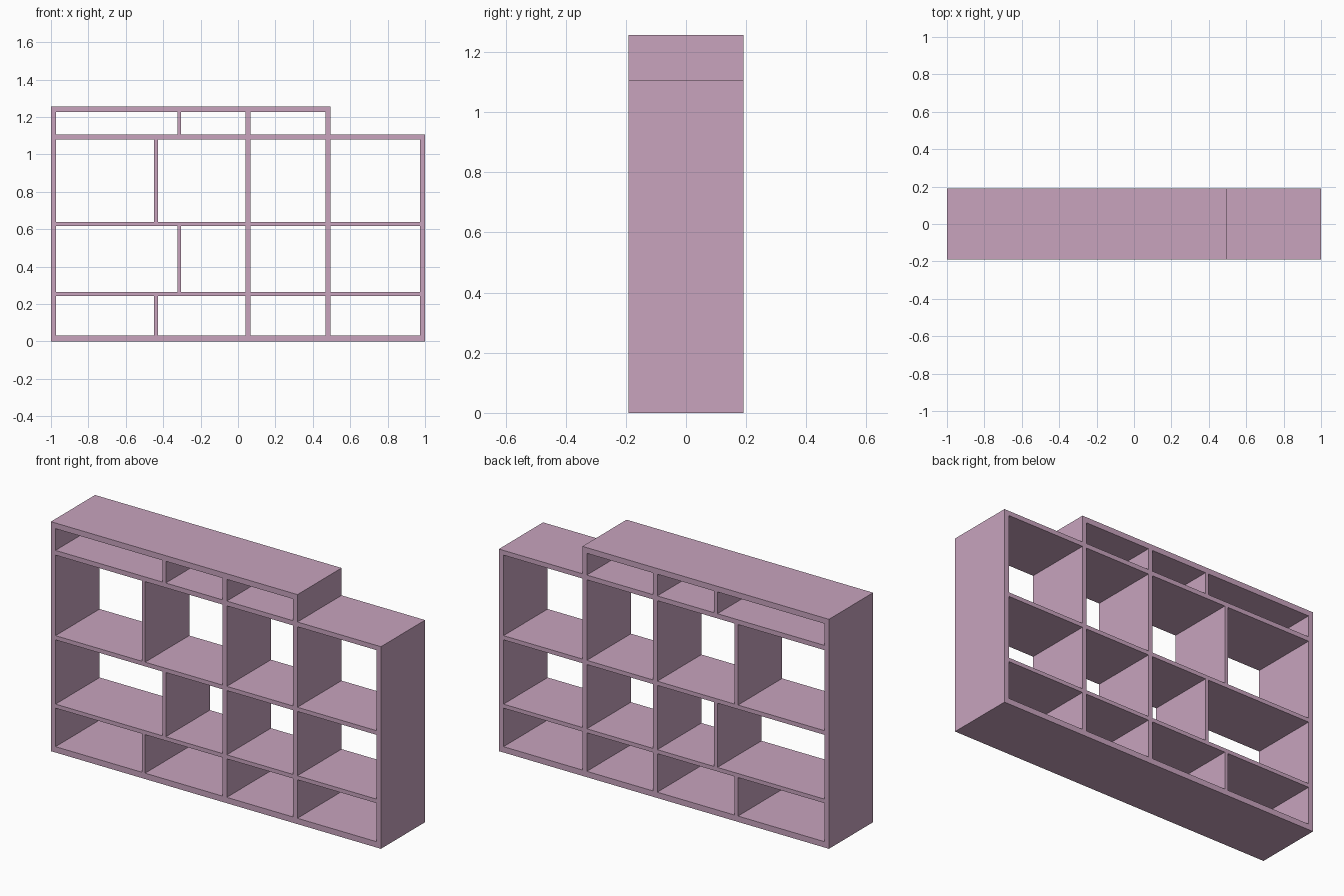
import bpy

cube = bpy.data.objects.get("Cube")
if cube:
    bpy.data.objects.remove(cube, do_unlink=True)

# Single painted finish
COLOR = (0.578, 0.371, 0.515, 1.0)
paint = bpy.data.materials.new("mauve_paint")
paint.use_nodes = True
paint.diffuse_color = COLOR
bsdf = next(n for n in paint.node_tree.nodes if n.type == "BSDF_PRINCIPLED")
bsdf.inputs["Base Color"].default_value = COLOR
bsdf.inputs["Roughness"].default_value = 0.7

DEPTH = 0.382


def board(name, x0, x1, z0, z1):
    """Full-depth board spanning the given x and z ranges."""
    bpy.ops.mesh.primitive_cube_add(size=1, location=((x0 + x1) / 2, 0, (z0 + z1) / 2))
    ob = bpy.context.object
    ob.name = name
    ob.scale = (x1 - x0, DEPTH, z1 - z0)
    bpy.ops.object.transform_apply(location=False, rotation=False, scale=True)
    ob.data.materials.append(paint)
    return ob


SIDE = 0.028                 # thickness of the outer side panels
INNER = 1 - SIDE             # inner half width
STEP = 0.494                 # right end of the raised top section
LOW_TOP, HIGH_TOP = 1.107, 1.257

# Outer side panels, the left one taller
board("tall_side_panel", -1, -INNER, 0, HIGH_TOP)
board("short_side_panel", INNER, 1, 0, LOW_TOP)

# Horizontal boards
board("base_board", -INNER, INNER, 0, 0.032)
board("lower_shelf", -INNER, INNER, 0.243, 0.265)
board("middle_shelf", -INNER, INNER, 0.617, 0.64)
board("upper_shelf", -INNER, INNER, 1.081, LOW_TOP)
board("top_board", -INNER, STEP, 1.226, HIGH_TOP)

# Clear height of each row, from the bottom up
rows = [(0.032, 0.243), (0.265, 0.617), (0.64, 1.081), (LOW_TOP, 1.226)]

# Uprights in each row; the thin divider alternates between two positions
for i, (z0, z1) in enumerate(rows, 1):
    x = -0.449 if i % 2 else -0.324
    board(f"thin_divider_{i}", x, x + 0.02, z0, z1)
    board(f"centre_upright_{i}", 0.04, 0.066, z0, z1)
    board(f"outer_upright_{i}", STEP - 0.027, STEP, z0, z1)
